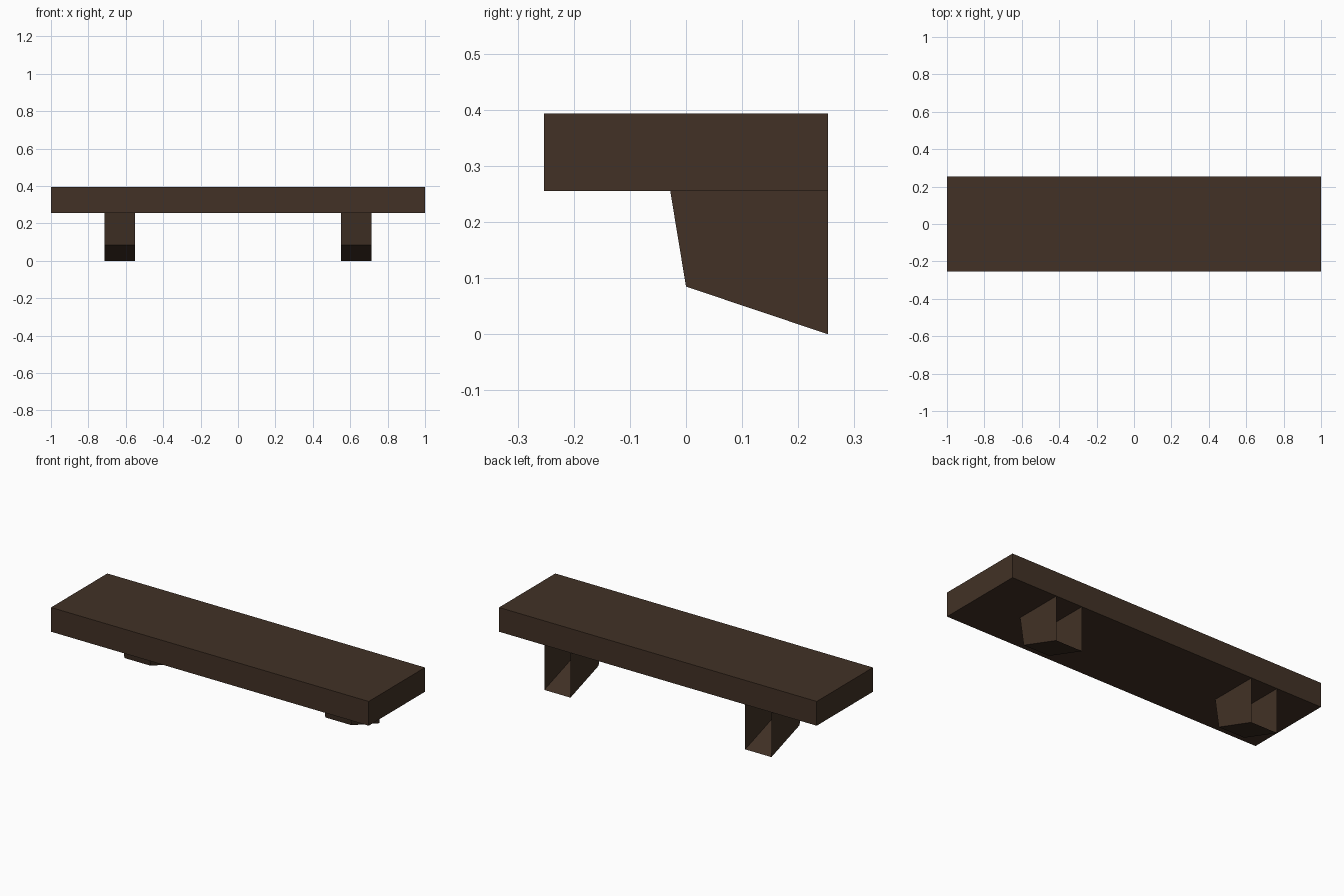
import bpy
import bmesh

if "Cube" in bpy.data.objects:
    bpy.data.objects.remove(bpy.data.objects["Cube"])

# One dark wood colour
wood = bpy.data.materials.new("dark brown wood")
wood.diffuse_color = (0.054, 0.031, 0.019, 1.0)
wood.use_nodes = True
wood.node_tree.nodes["Principled BSDF"].inputs["Base Color"].default_value = wood.diffuse_color

DEPTH = 0.253          # half depth of the board
BOARD_Z = (0.255, 0.393)


def add_object(name, bm):
    bmesh.ops.recalc_face_normals(bm, faces=bm.faces)
    mesh = bpy.data.meshes.new(name)
    bm.to_mesh(mesh)
    bm.free()
    mesh.materials.append(wood)
    obj = bpy.data.objects.new(name, mesh)
    bpy.context.collection.objects.link(obj)
    return obj


# Shelf board: plain slab
bm = bmesh.new()
bmesh.ops.create_cube(bm, size=1)
bmesh.ops.scale(bm, vec=(2, 2 * DEPTH, BOARD_Z[1] - BOARD_Z[0]), verts=bm.verts)
bmesh.ops.translate(bm, vec=(0, 0, sum(BOARD_Z) / 2), verts=bm.verts)
add_object("shelf_board", bm)

# Bracket side profile (y, z): front top, front bottom, wall bottom, wall top
PROFILE = [(-0.028, 0.255), (0.0, 0.085), (DEPTH, 0.0), (DEPTH, 0.255)]


def bracket(name, x0, x1):
    bm = bmesh.new()
    left = [bm.verts.new((x0, y, z)) for y, z in PROFILE]
    right = [bm.verts.new((x1, y, z)) for y, z in PROFILE]
    # side cheeks
    bm.faces.new(left)
    bm.faces.new(right)
    # front and bottom faces; open to the wall and under the board
    for i in range(2):
        bm.faces.new((left[i], left[i + 1], right[i + 1], right[i]))
    return add_object(name, bm)


# Wall brackets
bracket("left_bracket", -0.715, -0.55)
bracket("right_bracket", 0.55, 0.715)
